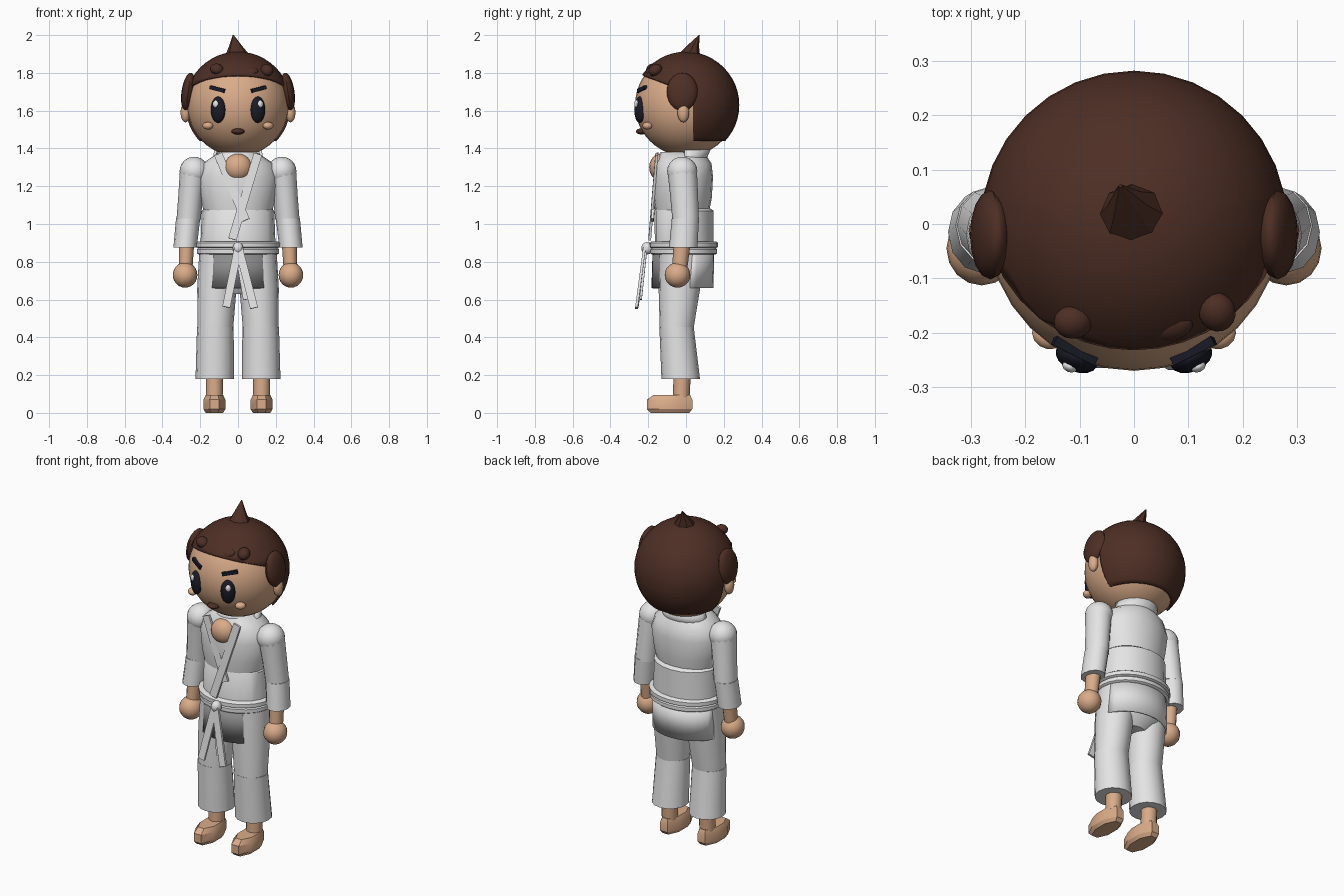
import bpy, bmesh
from math import sin, cos, pi, radians
from mathutils import Vector, Matrix, Euler

cube = bpy.data.objects.get("Cube")
if cube:
    bpy.data.objects.remove(cube, do_unlink=True)


def material(name, rgb):
    m = bpy.data.materials.new(name)
    m.use_nodes = True
    m.diffuse_color = (*rgb, 1)
    bsdf = m.node_tree.nodes["Principled BSDF"]
    bsdf.inputs["Base Color"].default_value = (*rgb, 1)
    bsdf.inputs["Roughness"].default_value = 0.8
    return m


SKIN = material("skin", (0.70, 0.41, 0.25))
HAIR = material("brown hair", (0.075, 0.028, 0.018))
CLOTH = material("white cloth", (0.78, 0.78, 0.78))
GREY = material("grey cloth", (0.26, 0.26, 0.26))
BLACK = material("eye black", (0.010, 0.011, 0.020))
WHITE = material("eye white", (0.85, 0.85, 0.85))


def finish(name, bm, mat, angle=40, thick=0):
    """Turn a bmesh into a smooth shaded object with sharp edges kept."""
    me = bpy.data.meshes.new(name)
    bm.to_mesh(me)
    bm.free()
    me.materials.append(mat)
    me.shade_smooth()
    me.set_sharp_from_angle(angle=radians(angle))
    ob = bpy.data.objects.new(name, me)
    bpy.context.scene.collection.objects.link(ob)
    if thick:
        mod = ob.modifiers.new("thickness", 'SOLIDIFY')
        mod.thickness = thick
        mod.offset = -1
    return ob


def ball(name, mat, centre, radii, rot=(0, 0, 0), seg=16):
    bm = bmesh.new()
    place = Matrix.Translation(centre) @ Euler(rot).to_matrix().to_4x4() @ Matrix.Diagonal((*radii, 1))
    bmesh.ops.create_uvsphere(bm, u_segments=seg, v_segments=seg * 3 // 4, radius=1, matrix=place)
    return finish(name, bm, mat)


def loft(name, mat, sections, n=16, start=0, arc=2 * pi, thick=0, angle=40):
    """Join elliptical sections (x, y, z, rx, ry); a partial arc makes an open shell."""
    bm = bmesh.new()
    full = arc > 6.2
    count = n if full else n + 1
    rings = [[bm.verts.new((x + rx * cos(start + arc * i / n), y + ry * sin(start + arc * i / n), z))
              for i in range(count)] for x, y, z, rx, ry in sections]
    for low, high in zip(rings, rings[1:]):
        for i in range(n):
            j = (i + 1) % count
            bm.faces.new((low[i], low[j], high[j], high[i]))
    if full:
        bm.faces.new(rings[0][::-1])
        bm.faces.new(rings[-1])
    return finish(name, bm, mat, angle, thick)


def strip(name, mat, a, b, width, thick, facing=(0, -1, 0)):
    """Flat band running from a to b."""
    a, b = Vector(a), Vector(b)
    d = b - a
    z = d.normalized()
    x = z.cross(Vector(facing)).normalized()
    y = z.cross(x)
    frame = Matrix((x, y, z)).transposed().to_4x4()
    bm = bmesh.new()
    bmesh.ops.create_cube(bm, size=1, matrix=Matrix.Translation((a + b) / 2) @ frame
                          @ Matrix.Diagonal((width, thick, d.length, 1)))
    return finish(name, bm, mat)


# Head
HEAD = Vector((0, 0, 1.63))
ball("head", SKIN, HEAD, (0.27, 0.27, 0.27), seg=32)
ball("neck", SKIN, (0, -0.135, 1.30), (0.075, 0.06, 0.072))
ball("mouth", HAIR, (0, -0.235, 1.49), (0.035, 0.03, 0.016))

# Hair cap: a sphere trimmed along the hairline and the nape
bm = bmesh.new()
bmesh.ops.create_uvsphere(bm, u_segments=32, v_segments=24, radius=0.282, matrix=Matrix.Translation(HEAD))
brow_point, brow_normal = Vector((0, -0.235, 1.79)), Vector((0, 0.37, 1))
SIDE_Y, NAPE_Z = 0.04, 1.44
for point, normal in ((brow_point, brow_normal), (Vector((0, SIDE_Y, 0)), Vector((0, 1, 0))),
                      (Vector((0, 0, NAPE_Z)), Vector((0, 0, 1)))):
    bmesh.ops.bisect_plane(bm, geom=bm.verts[:] + bm.edges[:] + bm.faces[:],
                           plane_co=point, plane_no=normal)
bare = []
for f in bm.faces:
    c = f.calc_center_median()
    if (c - brow_point).dot(brow_normal) < 0 and not (c.y > SIDE_Y and c.z > NAPE_Z):
        bare.append(f)
bmesh.ops.delete(bm, geom=bare, context='FACES')
finish("hair_cap", bm, HAIR, thick=0.014)

# Hair spike and fringe curls
loft("hair_spike", HAIR, [(0, 0.01, 1.885, 0.07, 0.065), (-0.012, 0.035, 1.94, 0.036, 0.034),
                          (-0.025, 0.07, 2.0, 0.003, 0.003)], n=8, angle=30)
ball("fringe_curl_right", HAIR, (-0.112, -0.18, 1.82), (0.036, 0.032, 0.028), (0.5, 0.2, 0))
ball("fringe_curl_middle", HAIR, (0.065, -0.185, 1.805), (0.045, 0.032, 0.022), (0.4, -0.2, 0.2))
ball("fringe_curl_left", HAIR, (0.153, -0.162, 1.815), (0.034, 0.038, 0.03), (0.5, 0, 0.3))

# Jacket body
loft("jacket_chest", CLOTH, [(0, -0.02, 1.06, 0.18, 0.142), (0, -0.018, 1.14, 0.2, 0.155),
                             (0, -0.015, 1.25, 0.215, 0.158), (0, -0.015, 1.32, 0.19, 0.15),
                             (0, -0.02, 1.38, 0.10, 0.115)], n=20)
loft("jacket_waist", CLOTH, [(0, -0.01, 0.85, 0.2, 0.155), (0, -0.01, 1.07, 0.192, 0.156),
                             (0, -0.015, 1.085, 0.175, 0.14)], n=20)
loft("pelvis", CLOTH, [(0, -0.02, 0.63, 0.09, 0.07), (0, -0.02, 0.69, 0.18, 0.12),
                       (0, -0.01, 0.86, 0.2, 0.15)], n=20)
loft("back_collar", CLOTH, [(0, 0, 1.31, 0.14, 0.095), (0, 0.005, 1.40, 0.125, 0.128)],
     n=12, start=-0.1, arc=pi + 0.2, thick=0.015)
loft("front_skirt", GREY, [(0, -0.015, 0.66, 0.205, 0.168), (0, -0.015, 0.86, 0.2, 0.162)],
     n=10, start=1.5 * pi - 0.9, arc=1.8, thick=0.01)
loft("back_skirt", CLOTH, [(0, -0.01, 0.66, 0.205, 0.155), (0, -0.01, 0.86, 0.203, 0.16)],
     n=12, start=0.2, arc=pi - 0.4, thick=0.01)
strip("under_lapel", CLOTH, (-0.105, -0.15, 1.37), (0.04, -0.178, 1.02), 0.045, 0.014)
strip("over_lapel", CLOTH, (0.105, -0.155, 1.37), (-0.03, -0.192, 0.92), 0.045, 0.014)

# Belt with knot and hanging tails
belt = [(0.838, 0.208), (0.845, 0.217), (0.866, 0.217), (0.872, 0.210),
        (0.878, 0.222), (0.900, 0.222), (0.907, 0.212)]
loft("belt", CLOTH, [(0, -0.012, z, r, r - 0.04) for z, r in belt], n=24)
ball("belt_knot", CLOTH, (0, -0.205, 0.872), (0.03, 0.032, 0.033), seg=10)
strip("belt_tail_right", CLOTH, (0, -0.22, 0.87), (-0.062, -0.258, 0.56), 0.042, 0.014)
strip("belt_tail_left", CLOTH, (0.005, -0.22, 0.87), (0.085, -0.262, 0.555), 0.042, 0.014)
strip("belt_tail_middle", CLOTH, (0, -0.212, 0.86), (0.045, -0.24, 0.60), 0.035, 0.012)

# Paired parts
for s, side in ((1, "left"), (-1, "right")):
    # Face and side hair
    ball(f"eye_{side}", BLACK, (s * 0.105, -0.245, 1.605), (0.041, 0.027, 0.07), (0, 0, s * 0.4))
    ball(f"eye_glint_{side}", WHITE, (s * 0.118, -0.262, 1.635), (0.015, 0.011, 0.021), (0, 0, s * 0.4), 10)
    strip(f"eyebrow_{side}", BLACK, (s * 0.07, -0.25, 1.704), (s * 0.146, -0.212, 1.724),
          0.02, 0.022, (s * 0.4, -1, 0))
    ball(f"cheek_{side}", SKIN, (s * 0.16, -0.205, 1.52), (0.03, 0.024, 0.02), (0, 0, s * 0.6), 12)
    ball(f"ear_{side}", SKIN, (s * 0.278, -0.014, 1.59), (0.026, 0.031, 0.052))
    ball(f"side_hair_{side}", HAIR, (s * 0.264, -0.02, 1.70), (0.035, 0.082, 0.102), (0, s * -0.15, 0))

    # Sleeve, wrist and hand
    ball(f"shoulder_{side}", CLOTH, (s * 0.232, -0.02, 1.28), (0.077, 0.08, 0.076))
    loft(f"upper_sleeve_{side}", CLOTH, [(s * 0.262, -0.002, 1.02, 0.064, 0.07),
                                         (s * 0.25, -0.01, 1.15, 0.066, 0.074),
                                         (s * 0.235, -0.02, 1.28, 0.073, 0.078)], n=12)
    loft(f"lower_sleeve_{side}", CLOTH, [(s * 0.28, -0.015, 0.875, 0.062, 0.075),
                                         (s * 0.264, -0.003, 1.03, 0.064, 0.072)], n=12)
    loft(f"wrist_{side}", SKIN, [(s * 0.278, -0.035, 0.75, 0.036, 0.04),
                                 (s * 0.272, -0.02, 0.90, 0.04, 0.045)], n=12)
    ball(f"hand_{side}", SKIN, (s * 0.28, -0.045, 0.73), (0.065, 0.068, 0.067))

    # Trouser leg, ankle and foot
    loft(f"upper_leg_{side}", CLOTH, [(s * 0.12, -0.05, 0.44, 0.094, 0.089),
                                      (s * 0.112, -0.035, 0.66, 0.104, 0.11),
                                      (s * 0.105, -0.02, 0.85, 0.1, 0.125)])
    loft(f"lower_leg_{side}", CLOTH, [(s * 0.123, -0.028, 0.18, 0.102, 0.102),
                                      (s * 0.12, -0.05, 0.455, 0.097, 0.091)])
    loft(f"ankle_{side}", SKIN, [(s * 0.125, -0.025, 0.08, 0.044, 0.044),
                                 (s * 0.125, -0.02, 0.22, 0.046, 0.046)], n=12)
    loft(f"foot_{side}", SKIN, [(s * 0.125, -0.085, 0.0, 0.05, 0.11), (s * 0.125, -0.087, 0.02, 0.063, 0.13),
                                (s * 0.125, -0.087, 0.07, 0.063, 0.13),
                                (s * 0.125, -0.075, 0.095, 0.05, 0.105)], n=8, start=pi / 8, angle=30)
